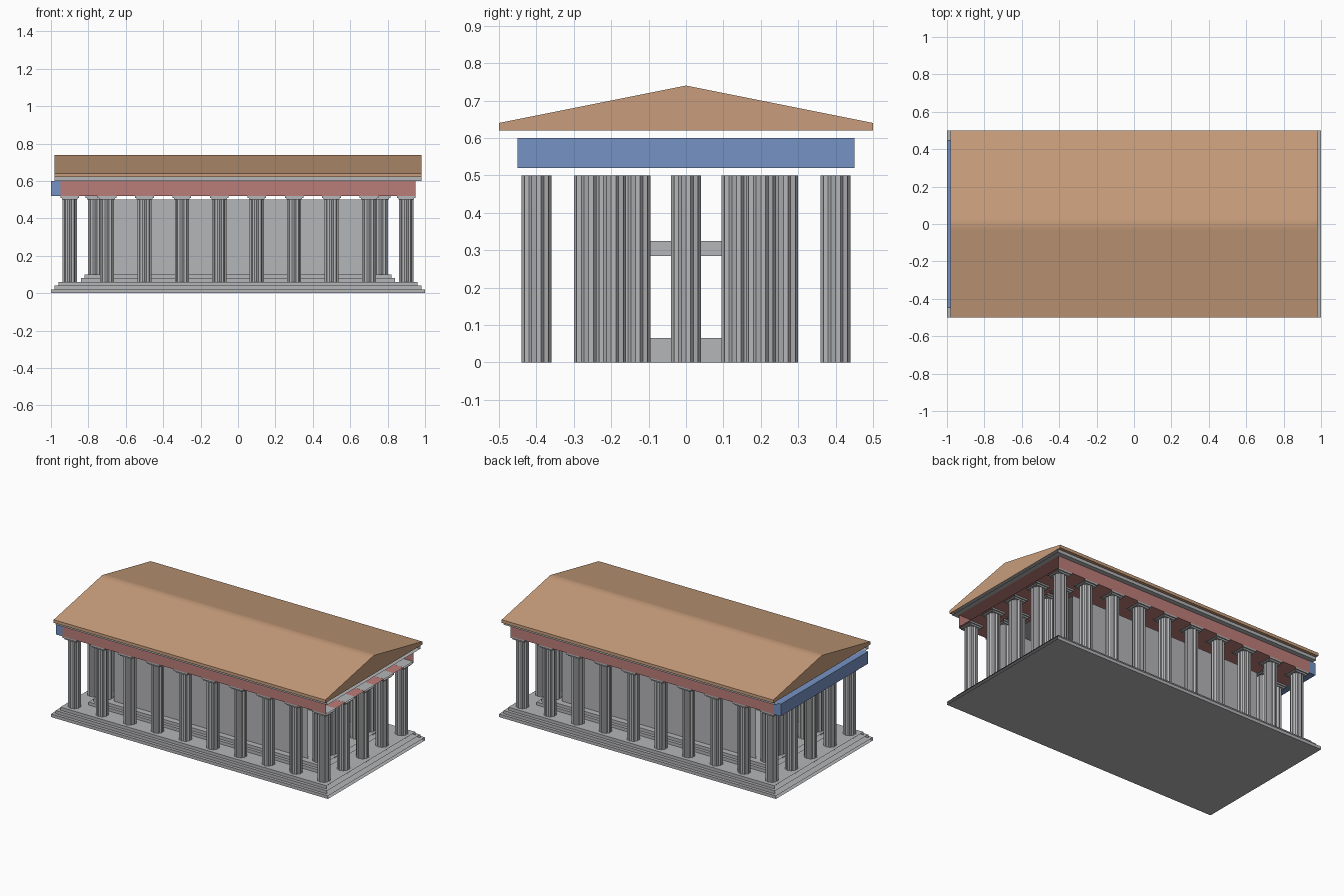
import bpy, bmesh, math

old = bpy.data.objects.get("Cube")
if old:
    bpy.data.objects.remove(old, do_unlink=True)


def material(name, rgb):
    m = bpy.data.materials.new(name)
    m.use_nodes = True
    m.diffuse_color = (*rgb, 1)
    bsdf = m.node_tree.nodes["Principled BSDF"]
    bsdf.inputs["Base Color"].default_value = (*rgb, 1)
    bsdf.inputs["Roughness"].default_value = 0.8
    return m


STONE = material("grey_stone", (0.46, 0.465, 0.48))
TILE = material("tan_roof", (0.58, 0.34, 0.20))
RED = material("red_paint", (0.50, 0.205, 0.19))
BLUE = material("blue_paint", (0.18, 0.29, 0.55))


def add_mesh(name, bm, mat):
    bmesh.ops.recalc_face_normals(bm, faces=bm.faces[:])
    mesh = bpy.data.meshes.new(name)
    bm.to_mesh(mesh)
    bm.free()
    mesh.materials.append(mat)
    return add_object(name, mesh)


def add_object(name, mesh, location=(0, 0, 0)):
    ob = bpy.data.objects.new(name, mesh)
    ob.location = location
    bpy.context.collection.objects.link(ob)
    return ob


def add_box(bm, x0, x1, y0, y1, z0, z1, open_ends=False):
    """Box between limits; open_ends leaves out the two x-facing sides."""
    made = bmesh.ops.create_cube(bm, size=1)["verts"]
    for v in made:
        v.co.x = x1 if v.co.x > 0 else x0
        v.co.y = y1 if v.co.y > 0 else y0
        v.co.z = z1 if v.co.z > 0 else z0
    if open_ends:
        ends = [f for f in bm.faces if all(v in made for v in f.verts)
                and max(v.co.x for v in f.verts) == min(v.co.x for v in f.verts)]
        bmesh.ops.delete(bm, geom=ends, context='FACES_ONLY')


def slab(name, hx, hy, z0, z1, mat=STONE, open_ends=True):
    bm = bmesh.new()
    add_box(bm, -hx, hx, -hy, hy, z0, z1, open_ends)
    return add_mesh(name, bm, mat)


def prism(bm, ring, axis_vec):
    """Extrude a closed ring of points along a vector."""
    face = bm.faces.new([bm.verts.new(p) for p in ring])
    top = bmesh.ops.extrude_face_region(bm, geom=[face], use_keep_orig=True)["geom"]
    bmesh.ops.translate(bm, vec=axis_vec,
                        verts=[g for g in top if isinstance(g, bmesh.types.BMVert)])


# Stepped base and inner platform
for i, (hx, hy) in enumerate([(1, .5), (.98, .48), (.96, .46), (.84, .34), (.82, .32)]):
    slab(f"step_{i + 1}", hx, hy, i * .02, i * .02 + .02)

# Inner chamber, open at both ends
slab("chamber_wall", .70, .28, .10, .50)

# Cross pieces inside the chamber
slab("chamber_plinth", .06, .15, 0, .065, open_ends=False)
slab("chamber_crossbar", .03, .15, .285, .325, open_ends=False)

# Fluted column shaft
FLUTES = 10
bm = bmesh.new()
ring = []
for i in range(FLUTES * 2):
    r = .04 if i % 2 == 0 else .034
    a = math.pi / 2 + math.pi * i / FLUTES
    ring.append((r * math.cos(a), r * math.sin(a), 0))
prism(bm, ring, (0, 0, .50))
shaft = add_mesh("column", bm, STONE)

# Two-tier capital
bm = bmesh.new()
add_box(bm, -.042, .042, -.042, .042, .50, .51, True)
add_box(bm, -.05, .05, -.05, .05, .51, .5205, True)
capital = add_mesh("capital", bm, STONE)

# Outer colonnade, end rows and inner porch rows
spots = [(-.9 + .2 * i, s * .4) for i in range(10) for s in (-1, 1)]
spots += [(s * .9, y) for s in (-1, 1) for y in (-.2, 0, .2)]
spots += [(s * .765, y) for s in (-1, 1) for y in (-.26, -.135, .135, .26)]
shaft.location = capital.location = (*spots[0], 0)
for x, y in spots[1:]:
    add_object("column", shaft.data, (x, y, 0))
    add_object("capital", capital.data, (x, y, 0))

# Red beam, blue end beam and cornice
slab("red_beam", .95, .45, .52, .599, RED)
bm = bmesh.new()
add_box(bm, -1, -.95, -.45, .45, .52, .60)
add_mesh("blue_end_beam", bm, BLUE)
slab("cornice", .98, .48, .60, .62)

# Gabled roof, softened along the ridge
bm = bmesh.new()
gable = [(-.5, .62), (.5, .62), (.5, .64), (.03, .734), (0, .74), (-.03, .734), (-.5, .64)]
prism(bm, [(-.98, y, z) for y, z in gable], (1.96, 0, 0))
roof = add_mesh("roof", bm, TILE)
bpy.ops.object.select_all(action='DESELECT')
roof.select_set(True)
bpy.context.view_layer.objects.active = roof
bpy.ops.object.shade_smooth_by_angle(angle=math.radians(30))
